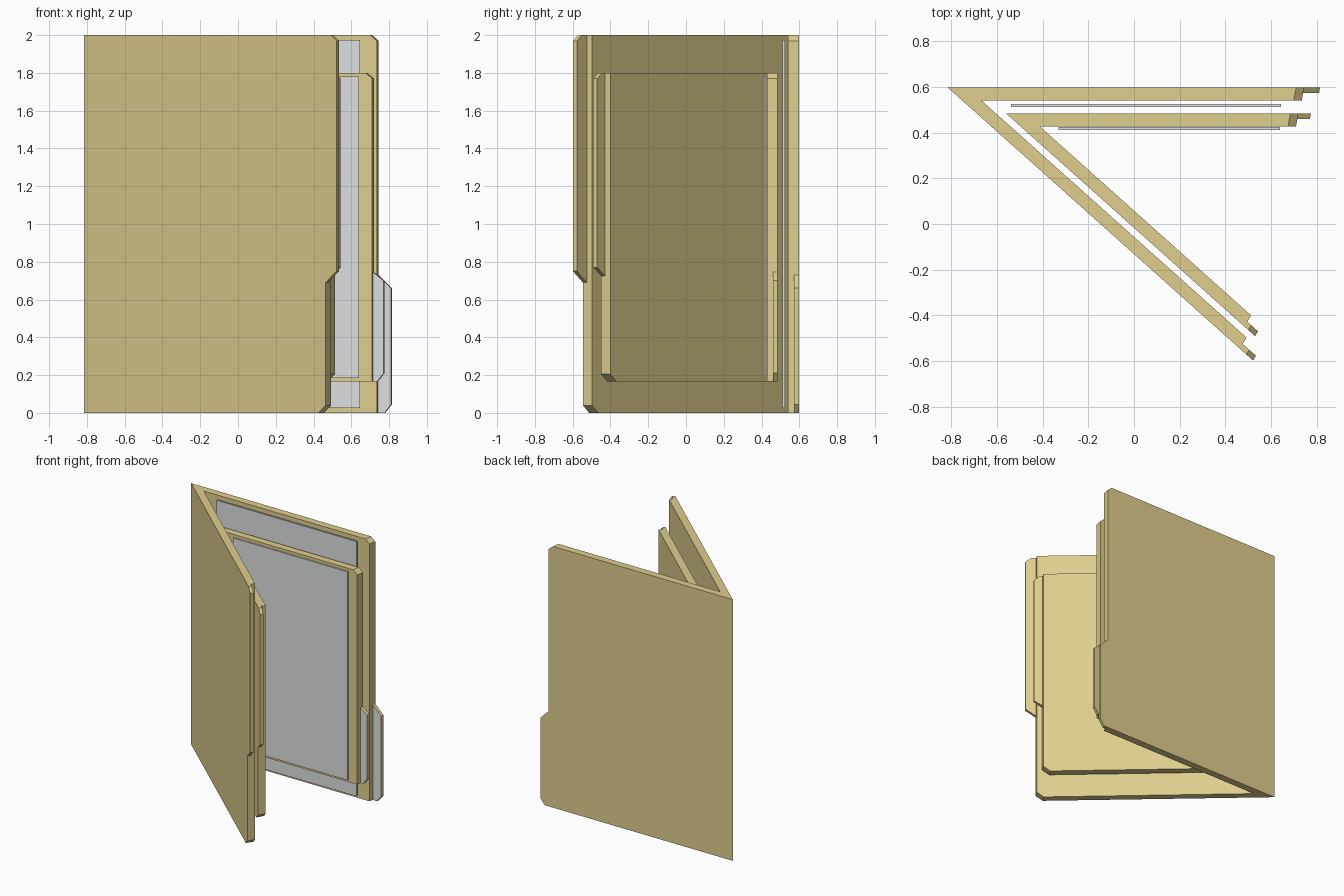
import bpy, bmesh, math
from mathutils import Vector

if "Cube" in bpy.data.objects:
    bpy.data.objects.remove(bpy.data.objects["Cube"])


def material(name, rgb):
    m = bpy.data.materials.new(name)
    m.diffuse_color = (*rgb, 1)
    m.use_nodes = True
    m.node_tree.nodes["Principled BSDF"].inputs["Base Color"].default_value = m.diffuse_color
    return m


MANILA = material("manila card", (0.74, 0.62, 0.27))
PAPER = material("pale grey paper", (0.73, 0.74, 0.745))

ANGLE = math.radians(41.8)          # opening between the two covers
CARD, TAB = 0.056, 0.024            # cover and tab thickness
MITRE = CARD / math.tan(ANGLE / 2)  # inner fold setback
SLANT = 0.18                        # lean of the free cover edge


def plate(bm, origin, along, inward, outline, thick, end, fold=False, inner_mat=0):
    """Prism from a (distance, height) outline; its edges lean at the free end,
    and are mitred at the fold."""
    outer, inner = [], []
    for u, z in outline:
        shift = MITRE if fold and u == 0 else -SLANT * thick
        p = origin + along * u
        q = origin + along * (u + shift) + inward * thick
        outer.append(bm.verts.new((p.x, p.y, z)))
        inner.append(bm.verts.new((q.x, q.y, z)))
    faces = [bm.faces.new(outer)]
    face = bm.faces.new(inner[::-1])
    face.material_index = inner_mat
    n = len(outline)
    for i in range(n):
        j = (i + 1) % n
        if fold and outline[i][0] == 0 and outline[j][0] == 0:
            continue                # both covers meet here
        bm.faces.new((outer[i], outer[j], inner[j], inner[i]))


def finish(bm, name, mats):
    bmesh.ops.remove_doubles(bm, verts=bm.verts, dist=0.0005)
    bmesh.ops.recalc_face_normals(bm, faces=bm.faces)
    me = bpy.data.meshes.new(name)
    bm.to_mesh(me)
    bm.free()
    for m in mats:
        me.materials.append(m)
    ob = bpy.data.objects.new(name, me)
    bpy.context.collection.objects.link(ob)


def folder(name, apex, z0, z1, back, front, low_tab, high_tab):
    """back / front = (cover length, tab tip); tabs = (height at cover, height at tip)"""
    o = Vector((*apex, 0))
    bd, bn = Vector((1, 0, 0)), Vector((0, -1, 0))
    c, s = math.cos(ANGLE), math.sin(ANGLE)
    fd, fn = Vector((c, -s, 0)), Vector((s, c, 0))
    # the two folded covers
    bm = bmesh.new()
    e, t = back
    plate(bm, o, bd, bn, [(0, z0), (e, z0), (e, z1 - 0.03), (e - 0.035, z1), (0, z1)],
          CARD, e, fold=True)
    e, t = front
    plate(bm, o, fd, fn, [(0, z0), (e - 0.05, z0), (e, z0 + 0.04), (e, z1), (0, z1)],
          CARD, e, fold=True)
    finish(bm, name + "_covers", [MANILA])
    # low rear tab with a pale label side
    bm = bmesh.new()
    e, t = back
    plate(bm, o, bd, bn, [(e, z0), (t - 0.035, z0), (t, z0 + 0.045),
                          (t, low_tab[1]), (e, low_tab[0])], TAB, e, inner_mat=1)
    finish(bm, name + "_rear_tab", [MANILA, PAPER])
    # tall front tab
    bm = bmesh.new()
    e, t = front
    plate(bm, o, fd, fn, [(e, high_tab[0]), (t, high_tab[1]), (t, z1 - 0.03),
                          (t - 0.04, z1), (e, z1)], TAB, e)
    finish(bm, name + "_front_tab", [MANILA])


def sheet(name, x0, x1, y0, y1, z0, z1):
    bm = bmesh.new()
    bmesh.ops.create_cube(bm, size=1)
    for v in bm.verts:
        v.co = (x1 if v.co.x > 0 else x0, y1 if v.co.y > 0 else y0, z1 if v.co.z > 0 else z0)
    finish(bm, name, [PAPER])


folder("outer_folder", (-0.815, 0.597), 0, 2, (1.56, 1.63), (1.715, 1.793),
       (0.73, 0.66), (0.69, 0.75))
folder("inner_folder", (-0.56, 0.484), 0.165, 1.8, (1.28, 1.335), (1.40, 1.463),
       (0.745, 0.70), (0.725, 0.77))

# loose sheets in front of each rear cover
sheet("outer_sheet", -0.54, 0.645, 0.512, 0.525, 0.025, 1.975)
sheet("inner_sheet", -0.33, 0.64, 0.412, 0.424, 0.185, 1.78)
